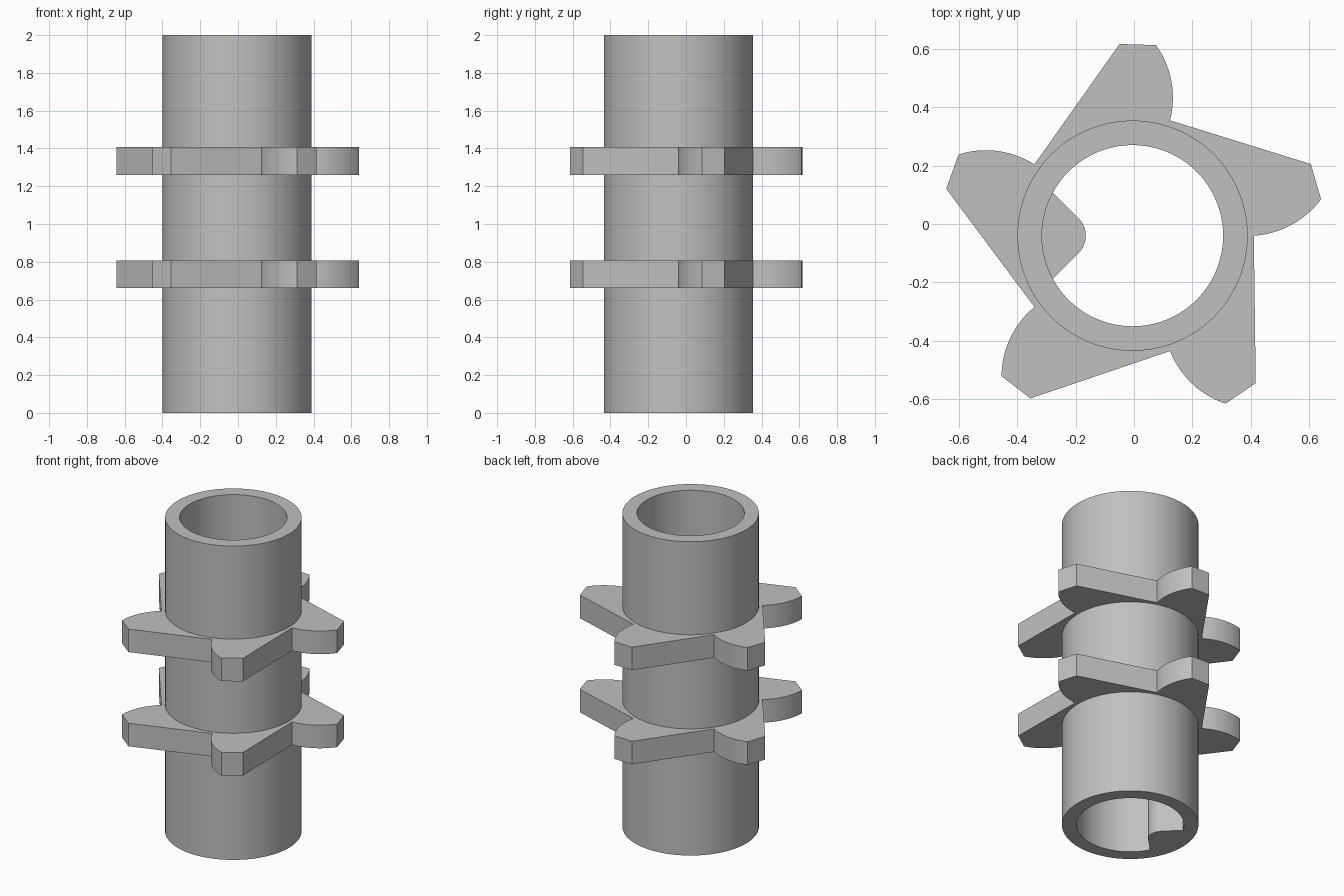
import bpy, bmesh
from math import pi, radians, sin, cos
from mathutils import Vector, Matrix

cube = bpy.data.objects.get("Cube")
if cube:
    bpy.data.objects.remove(cube)

AXIS = Vector((-0.005, -0.04, 0))  # shared axis of tube and toothed rings

grey = bpy.data.materials.new("plain grey")
grey.use_nodes = True
colour = (0.53, 0.53, 0.53, 1)
grey.diffuse_color = colour
grey.node_tree.nodes["Principled BSDF"].inputs["Base Color"].default_value = colour


def arc(centre, radius, start, end, steps):
    """Points along an arc, angles in radians."""
    return [Vector((centre[0] + radius * cos(a), centre[1] + radius * sin(a)))
            for a in (start + (end - start) * i / steps for i in range(steps + 1))]


def circle(radius, steps=128):
    return arc((0, 0), radius, 0, 2 * pi, steps)[:-1]


def extrude_section(name, loops, bottom, top):
    """Fill closed loops (outer edge, then holes) and extrude them upwards."""
    bm = bmesh.new()
    edges = []
    for loop in loops:
        verts = [bm.verts.new((p.x, p.y, bottom)) for p in loop]
        edges += [bm.edges.new((verts[i - 1], verts[i])) for i in range(len(verts))]
    bmesh.ops.triangle_fill(bm, use_beauty=True, edges=edges, normal=(0, 0, 1))
    result = bmesh.ops.extrude_face_region(bm, geom=bm.faces[:], use_keep_orig=True)
    raised = [g for g in result["geom"] if isinstance(g, bmesh.types.BMVert)]
    bmesh.ops.translate(bm, verts=raised, vec=(0, 0, top - bottom))
    bmesh.ops.recalc_face_normals(bm, faces=bm.faces[:])
    mesh = bpy.data.meshes.new(name)
    bm.to_mesh(mesh)
    bm.free()
    mesh.materials.append(grey)
    obj = bpy.data.objects.new(name, mesh)
    obj.location = AXIS
    bpy.context.collection.objects.link(obj)
    bpy.ops.object.select_all(action="DESELECT")
    obj.select_set(True)
    bpy.context.view_layer.objects.active = obj
    bpy.ops.object.shade_smooth_by_angle(angle=radians(30))
    return obj


# Hollow tube
extrude_section("tube", [circle(0.394), circle(0.31)], 0, 2)

# One tooth: valley, curved flank, blunt tip; the straight flank leads to the next valley
valley, tip_low, tip_high = Vector((0.415, 0)), Vector((0.645, 0.125)), Vector((0.61, 0.245))
chord = tip_low - valley
flank_radius = 0.31
rise = (flank_radius ** 2 - (chord.length / 2) ** 2) ** 0.5
hub = (valley + tip_low) / 2 + Vector((-chord.y, chord.x)).normalized() * rise
start = -(pi - (pi - Vector((1, 0)).angle(valley - hub)))
end = -Vector((1, 0)).angle(tip_low - hub)
tooth = arc(hub, flank_radius, start, end, 14) + [tip_high]

# Two identical rings of five teeth
outline = [Matrix.Rotation(2 * pi * i / 5, 2) @ p for i in range(5) for p in tooth]
for name, bottom in (("lower_toothed_ring", 0.66), ("upper_toothed_ring", 1.26)):
    extrude_section(name, [outline, circle(0.36)], bottom, bottom + 0.147)

# Rounded key inside the bore, rooted in the tube wall
key = arc((-0.245, 0), 0.085, -pi / 4, pi / 4, 16)
key += [Vector((-0.29, 0.165)), Vector((-0.35, 0)), Vector((-0.29, -0.165))]
extrude_section("bore_key", [key], 0, 1.0)
